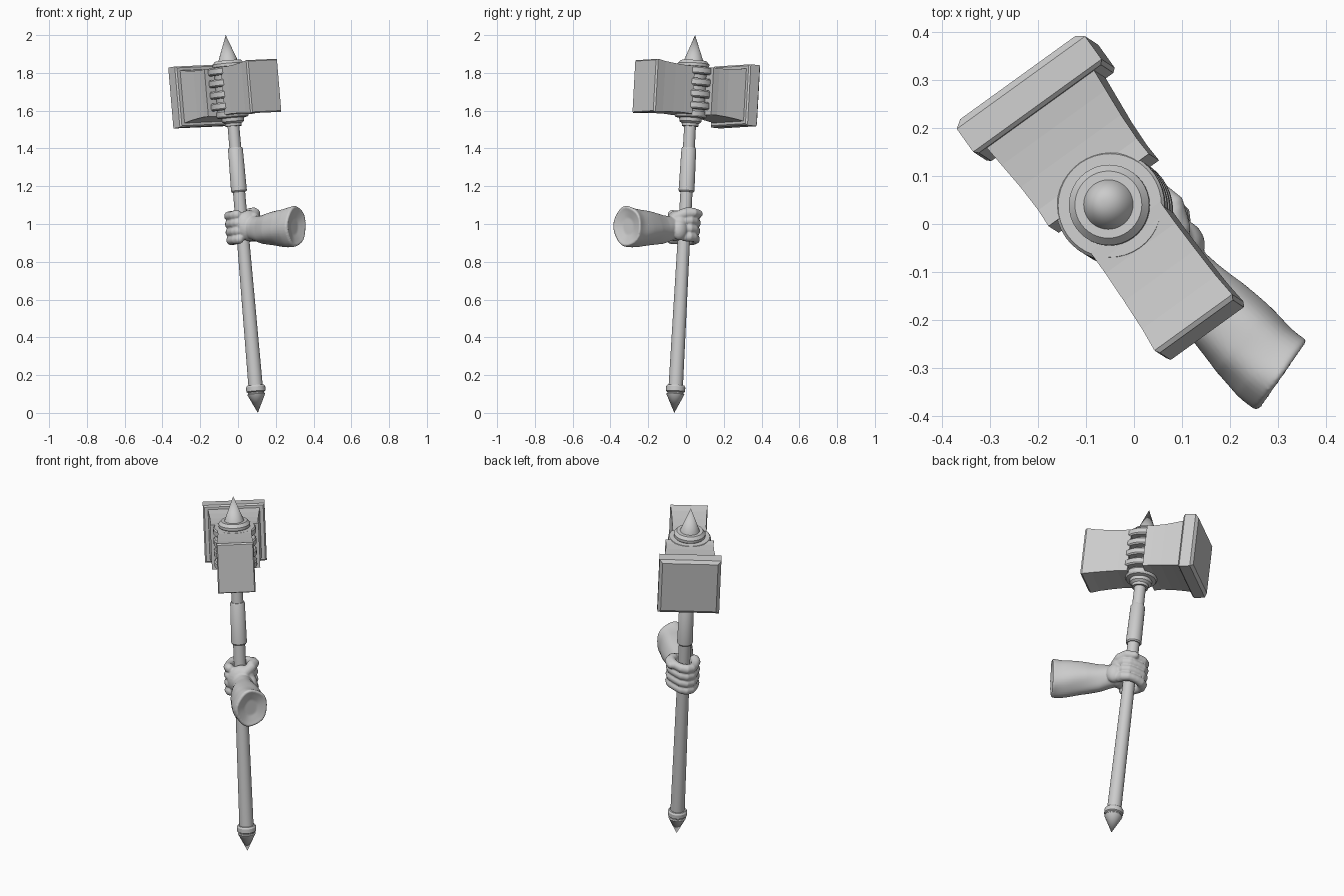
import bpy, bmesh
from math import sin, cos, pi, radians
from mathutils import Vector, Matrix

if "Cube" in bpy.data.objects:
    bpy.data.objects.remove(bpy.data.objects["Cube"])

# Tilted weapon frame: X across the head, Y toward the big face, Z up the shaft
BASE, TIP = Vector((0.105, -0.062, 0)), Vector((-0.065, 0.048, 2.0))
W = (TIP - BASE).normalized()
U = Vector((-0.585, 0.81, 0))
U = (U - W * U.dot(W)).normalized()
V = U.cross(W)
M = Matrix((V, U, W)).transposed().to_4x4()
M.translation = BASE
LENGTH = (TIP - BASE).length
HEAD_W = 1.711


def skin(bm, rings):
    """Bridge equal-sized point rings and close both ends."""
    rows = [[bm.verts.new(p) for p in ring] for ring in rings]
    n = len(rows[0])
    for a, b in zip(rows, rows[1:]):
        for i in range(n):
            bm.faces.new((a[i], a[(i + 1) % n], b[(i + 1) % n], b[i]))
    bm.faces.new(rows[0][::-1])
    bm.faces.new(rows[-1])


def finish(name, bm, matrix=M, smooth=None):
    bmesh.ops.remove_doubles(bm, verts=bm.verts, dist=1e-5)
    bmesh.ops.recalc_face_normals(bm, faces=bm.faces)
    me = bpy.data.meshes.new(name)
    bm.to_mesh(me)
    bm.free()
    ob = bpy.data.objects.new(name, me)
    bpy.context.collection.objects.link(ob)
    ob.matrix_world = matrix
    if smooth:
        bpy.ops.object.select_all(action='DESELECT')
        ob.select_set(True)
        bpy.context.view_layer.objects.active = ob
        bpy.ops.object.shade_smooth_by_angle(angle=radians(smooth))
    return ob


def lathe(name, profile, n=40):
    bm = bmesh.new()
    skin(bm, [[(max(r, 1e-6) * cos(2 * pi * i / n), max(r, 1e-6) * sin(2 * pi * i / n), w)
               for i in range(n)] for r, w in profile])
    return finish(name, bm, smooth=30)


def block(name, sections):
    """Rectangular sections (u, half width, half height) along the head."""
    bm = bmesh.new()
    skin(bm, [[(sx * hv, u, HEAD_W + sz * hw) for sx, sz in ((-1, -1), (1, -1), (1, 1), (-1, 1))]
              for u, hv, hw in sections])
    return finish(name, bm)


# Shaft with pommel spike and thicker grip
lathe("pommel", [(0, 0), (0.048, 0.10), (0.043, 0.104), (0.043, 0.11), (0.051, 0.115),
                 (0.051, 0.138), (0.045, 0.147), (0, 0.147)])
lathe("shaft", [(0, 0.14), (0.038, 0.14), (0.033, 0.9), (0.031, 1.55), (0, 1.55)])
lathe("grip", [(0, 1.175), (0.037, 1.175), (0.042, 1.182), (0.039, 1.405), (0.035, 1.412), (0, 1.412)])

# Head socket: lower collar, core, straps, cap and top spike
lathe("lower_collar", [(0, 1.525), (0.043, 1.525), (0.045, 1.54), (0.058, 1.55), (0.06, 1.568),
                       (0.08, 1.572), (0.085, 1.58), (0.085, 1.602), (0.077, 1.612), (0, 1.612)])
lathe("core", [(0, 1.6), (0.078, 1.6), (0.078, 1.84), (0, 1.84)])
for k in range(4):
    w = 1.612 + k * 0.062
    lathe(f"strap_{k + 1}", [(0, w), (0.108, w), (0.114, w + 0.007), (0.114, w + 0.033),
                             (0.108, w + 0.04), (0, w + 0.04)])
lathe("cap", [(0, 1.835), (0.078, 1.835), (0.084, 1.842), (0.084, 1.857), (0.07, 1.873), (0, 1.873)])
lathe("top_spike", [(0, 1.865), (0.052, 1.872), (0, LENGTH)])

# Hammer head: flared big side with face plate, narrower small side
block("big_side", [(0.04, 0.129, 0.126), (0.08, 0.127, 0.124), (0.14, 0.129, 0.127),
                   (0.2, 0.134, 0.133), (0.26, 0.139, 0.142)])
block("face_plate", [(0.247, 0.157, 0.154), (0.255, 0.165, 0.162), (0.314, 0.165, 0.162),
                     (0.328, 0.148, 0.145)])
block("small_side", [(-0.055, 0.09, 0.128), (-0.11, 0.09, 0.126), (-0.18, 0.092, 0.129),
                     (-0.25, 0.095, 0.134), (-0.302, 0.1, 0.141), (-0.312, 0.094, 0.135)])


# Arm: fist and sleeved forearm fused into one skin
def tube(bm, path, radii, n=14):
    """Round tube along a path, with domed ends."""
    path = [Vector(p) for p in path]
    rings = []
    for i, (p, r) in enumerate(zip(path, radii)):
        t = (path[min(i + 1, len(path) - 1)] - path[max(i - 1, 0)]).normalized()
        a = t.cross(Vector((0, 0.1, 1))).normalized()
        b = a.cross(t)
        ring = lambda f, s: [p + t * s * r + (a * cos(2 * pi * k / n) + b * sin(2 * pi * k / n)) * r * f
                             for k in range(n)]
        if i == 0:
            rings += [ring(0.3, -0.9), ring(0.75, -0.6)]
        rings.append(ring(1, 0))
        if i == len(path) - 1:
            rings += [ring(0.75, 0.6), ring(0.3, 0.9)]
    skin(bm, rings)


def ball(bm, center, size):
    bmesh.ops.create_uvsphere(bm, u_segments=20, v_segments=14, radius=1,
                              matrix=Matrix.Translation(center) @ Matrix.Diagonal((*size, 1)))


bm = bmesh.new()
# four fingers curled round the shaft, with slight knuckle bumps
for k in range(4):
    w = 0.928 + k * 0.043
    angles = [radians(-35 + 23 * j) for j in range(12)]
    reach = [0.066 + 0.006 * cos(3 * a + 0.8) for a in angles]
    tube(bm, [(r * cos(a), r * sin(a), w + 0.006 * cos(a)) for a, r in zip(angles, reach)],
         [0.0245 + 0.002 * cos(3 * a + 0.8) for a in angles])
# palm, heel of the hand and thumb
ball(bm, (0.005, -0.06, 0.99), (0.075, 0.05, 0.082))
ball(bm, (0.055, -0.07, 0.965), (0.036, 0.045, 0.055))
tube(bm, [(0.02, -0.08, 1.03), (0.06, -0.045, 1.055), (0.08, 0.0, 1.062), (0.07, 0.04, 1.06)],
     [0.03, 0.028, 0.024, 0.021])
bm.transform(M)

# forearm stations: centre, horizontal radius, vertical radius
stations = [((0.055, -0.05, 0.985), 0.055, 0.062), ((0.095, -0.09, 0.975), 0.056, 0.066),
            ((0.13, -0.13, 0.972), 0.064, 0.076), ((0.175, -0.185, 0.975), 0.08, 0.087),
            ((0.225, -0.24, 0.98), 0.088, 0.097), ((0.27, -0.283, 0.984), 0.09, 0.104),
            ((0.305, -0.31, 0.986), 0.09, 0.108), ((0.312, -0.315, 0.986), 0.084, 0.1),
            ((0.306, -0.312, 0.986), 0.068, 0.083), ((0.297, -0.305, 0.986), 0.035, 0.045)]
rings, n = [], 40
for j in range((len(stations) - 1) * 4 + 1):
    i, f = min(j // 4, len(stations) - 2), 0
    f = j / 4 - i
    (c0, h0, v0), (c1, h1, v1) = stations[i], stations[i + 1]
    c = Vector(c0).lerp(Vector(c1), f)
    h, v = h0 + (h1 - h0) * f, v0 + (v1 - v0) * f
    side = Vector((0.7, 0.7, 0)).lerp(Vector((0.57, 0.82, 0)), min(1, j / 24)).normalized()
    fold = 0.045 * min(1, j / 8) if j < 25 else 0.045
    ring = []
    for k in range(n):
        a = 2 * pi * k / n
        s = 1 + fold * sin(3 * a + 0.35 * min(j, 26)) * cos(2 * a - 0.15 * min(j, 26))
        ring.append(c + side * h * s * cos(a) + Vector((0, 0, v * s * sin(a))))
    rings.append(ring)
skin(bm, rings)
arm = finish("gripping_arm", bm, Matrix(), smooth=60)
fuse = arm.modifiers.new("fuse", 'REMESH')
fuse.mode, fuse.voxel_size, fuse.use_smooth_shade = 'VOXEL', 0.005, True
soft = arm.modifiers.new("soften", 'SMOOTH')
soft.factor, soft.iterations = 0.5, 4
